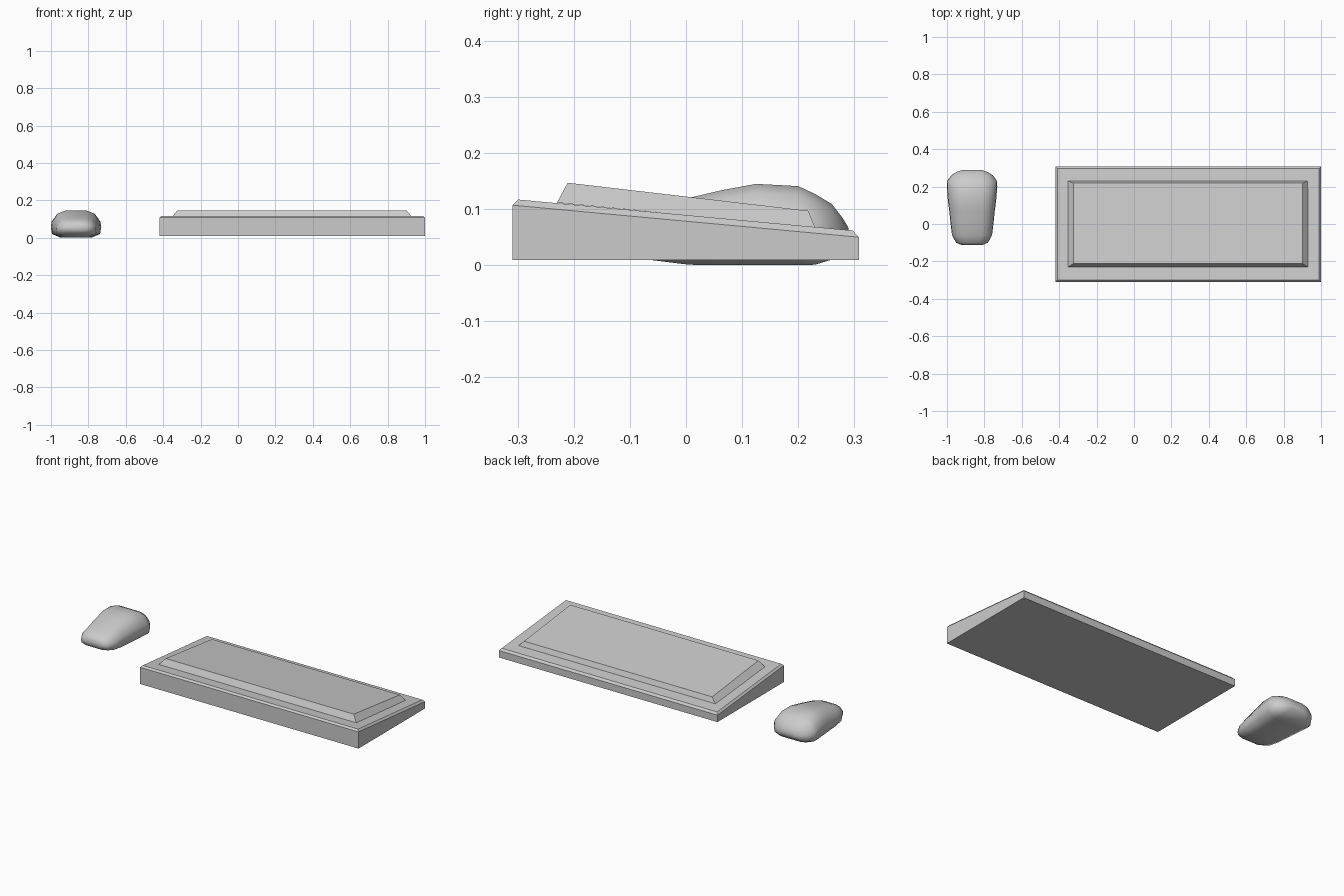
import bpy

if "Cube" in bpy.data.objects:
    bpy.data.objects.remove(bpy.data.objects["Cube"])


def make(name, verts, faces, smooth=False):
    mesh = bpy.data.meshes.new(name)
    mesh.from_pydata(verts, [], faces)
    for p in mesh.polygons:
        p.use_smooth = smooth
    ob = bpy.data.objects.new(name, mesh)
    bpy.context.collection.objects.link(ob)
    return ob


def loft(name, rings, smooth=False):
    n = len(rings[0])
    verts = [v for r in rings for v in r]
    faces = [tuple(reversed(range(n)))]
    for k in range(len(rings) - 1):
        a, b = k * n, (k + 1) * n
        faces += [(a + i, a + (i + 1) % n, b + (i + 1) % n, b + i) for i in range(n)]
    faces.append(tuple(range(len(verts) - n, len(verts))))
    return make(name, verts, faces, smooth)


def rect(x0, x1, y0, y1, z0, z1):
    # rectangle sloping from height z0 at the front to z1 at the back
    return [(x0, y0, z0), (x1, y0, z0), (x1, y1, z1), (x0, y1, z1)]


# Wedge-shaped keyboard body with a chamfered top rim
loft("keyboard_body", [
    rect(-0.42, 1.0, -0.309, 0.308, 0.009, 0.009),
    rect(-0.42, 1.0, -0.309, 0.308, 0.107, 0.05),
    rect(-0.41, 0.99, -0.299, 0.297, 0.117, 0.062),
])

# Raised key block with tapered sides
loft("key_block", [
    rect(-0.353, 0.93, -0.23, 0.23, 0.1115, 0.067),
    rect(-0.323, 0.90, -0.211, 0.218, 0.147, 0.097),
])

# Mouse: rounded cross-sections lofted from front to back
half = [(0.45, 1), (0.76, 0.89), (0.97, 0.6), (1, 0.4), (0.95, 0.14), (0.6, 0)]
profile = half + [(-x, z) for x, z in reversed(half)]
# y, half width, bottom, top
stations = [
    (-0.113, 0.055, 0.040, 0.070),
    (-0.100, 0.085, 0.024, 0.087),
    (-0.060, 0.107, 0.009, 0.103),
    (0.005, 0.115, 0.001, 0.120),
    (0.065, 0.121, 0.000, 0.134),
    (0.125, 0.129, 0.000, 0.145),
    (0.200, 0.135, 0.000, 0.141),
    (0.230, 0.133, 0.001, 0.127),
    (0.260, 0.112, 0.010, 0.109),
    (0.280, 0.080, 0.026, 0.083),
    (0.290, 0.045, 0.040, 0.066),
]
loft("mouse", [[(-0.866 - w * x, y, zb + (zt - zb) * z) for x, z in reversed(profile)]
               for y, w, zb, zt in reversed(stations)], smooth=True)

# Consistent outward normals
import bmesh
for ob in bpy.data.objects:
    bm = bmesh.new()
    bm.from_mesh(ob.data)
    bmesh.ops.recalc_face_normals(bm, faces=bm.faces)
    bm.to_mesh(ob.data)
    bm.free()
